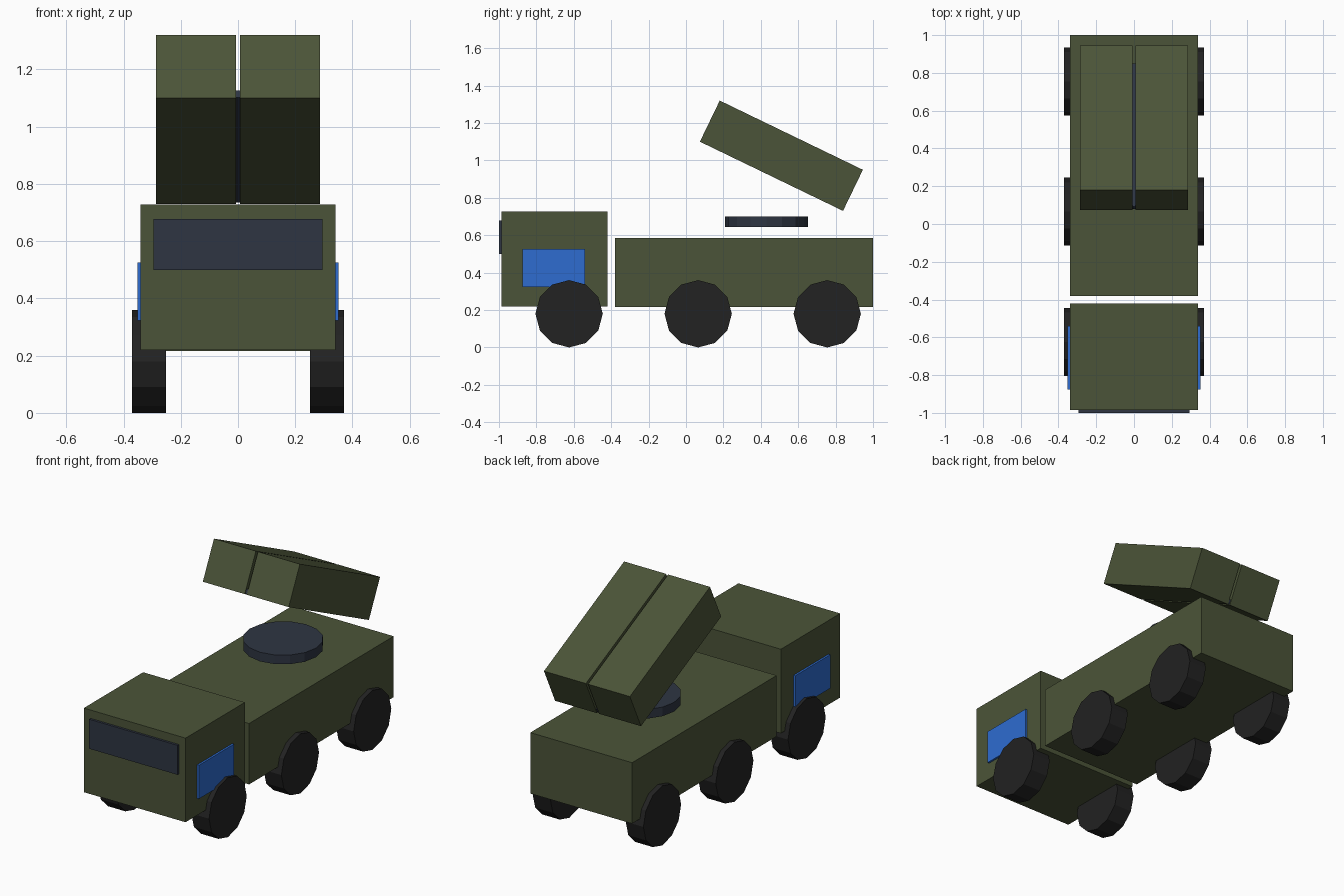
import bpy
import math
from mathutils import Matrix, Vector

if "Cube" in bpy.data.objects:
    bpy.data.objects.remove(bpy.data.objects["Cube"], do_unlink=True)


def material(name, rgb):
    """Flat material from sRGB bytes, stored as linear values."""
    lin = [((c / 255 + 0.055) / 1.055) ** 2.4 for c in rgb] + [1.0]
    m = bpy.data.materials.new(name)
    m.use_nodes = True
    m.diffuse_color = lin
    m.node_tree.nodes["Principled BSDF"].inputs["Base Color"].default_value = lin
    return m


green = material("olive green", (75, 84, 56))
slate = material("dark slate", (46, 53, 66))
blue = material("window blue", (46, 108, 208))
rubber = material("black rubber", (34, 34, 34))


def finish(name, mat):
    ob = bpy.context.object
    ob.name = ob.data.name = name
    ob.data.materials.append(mat)
    return ob


def box(name, lo, hi, mat, frame=Matrix()):
    """Box between two corners, optionally placed in a tilted frame."""
    lo, hi = Vector(lo), Vector(hi)
    bpy.ops.mesh.primitive_cube_add(size=1)
    ob = finish(name, mat)
    ob.data.transform(frame @ Matrix.Translation((lo + hi) / 2)
                      @ Matrix.Diagonal((*(hi - lo), 1)))
    return ob


def cylinder(name, sides, radius, depth, loc, mat, rot=(0, 0, 0)):
    bpy.ops.mesh.primitive_cylinder_add(vertices=sides, radius=radius, depth=depth,
                                        location=loc, rotation=rot)
    return finish(name, mat)


# Cab and rear hull
box("cab", (-0.34, -0.986, 0.22), (0.34, -0.42, 0.728), green)
box("hull", (-0.34, -0.38, 0.217), (0.34, 1.0, 0.585), green)
box("windshield", (-0.295, -1.0, 0.5), (0.295, -0.98, 0.678), slate)

# Side windows and wheels
for side, s in (("left", 1), ("right", -1)):
    xs = sorted((s * 0.335, s * 0.352))
    box(side + "_window", (xs[0], -0.875, 0.322), (xs[1], -0.54, 0.525), blue)
    for row, y in (("front", -0.625), ("middle", 0.065), ("rear", 0.755)):
        cylinder(f"{row}_{side}_wheel", 12, 0.18, 0.118, (s * 0.311, y, 0.18),
                 rubber, (0, math.pi / 2, 0))

# Turntable
cylinder("turntable", 16, 0.221, 0.055, (0, 0.43, 0.672), slate)

# Tilted launcher: two boxes with a cradle plate set into their undersides
tilt = Matrix.Translation((0, 0.51, 1.025)) @ Matrix.Rotation(math.radians(-25.8), 4, "X")
L, H = 0.425, 0.122
box("left_launch_box", (0.007, -L, -H), (0.287, L, H), green, tilt)
box("right_launch_box", (-0.287, -L, -H), (-0.007, L, H), green, tilt)
box("launcher_cradle", (-0.25, 0.005 - L, 0.004 - H), (0.25, L - 0.005, 0.031 - H), slate, tilt)
